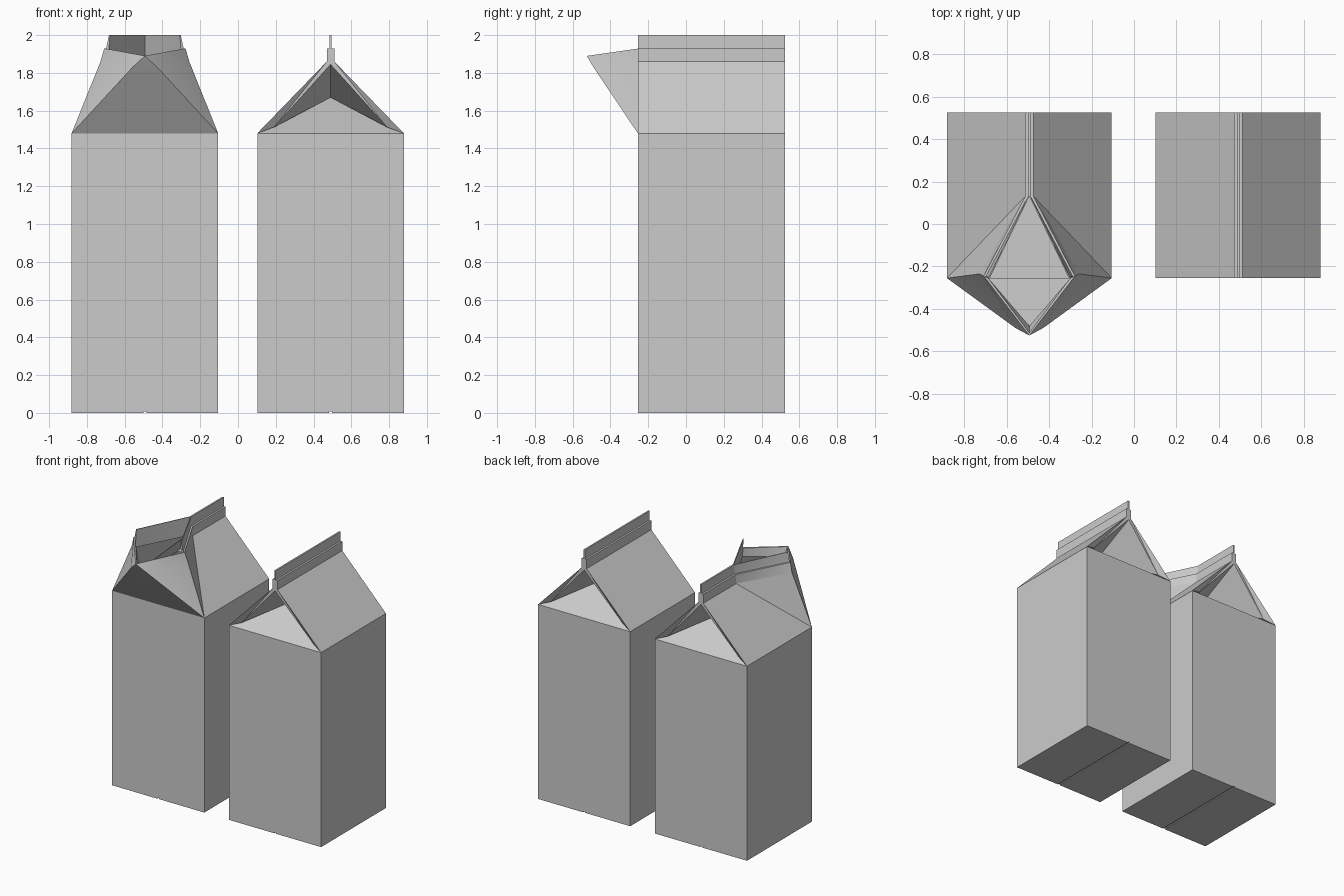
import bpy, bmesh

if "Cube" in bpy.data.objects:
    bpy.data.objects.remove(bpy.data.objects["Cube"])

W, Y0, Y1 = 0.388, -0.255, 0.525      # half width, front and back of a carton
EAVE, RIDGE = 1.48, 1.86
DEPTH, APEX = 0.36, 1.67              # how far the gable ends tuck in
FIN = [(-0.02, RIDGE), (-0.02, 1.93), (-0.006, 1.93), (-0.006, 2.0), (0, 2.0)]


def make(name, polys, cx):
    """Build left-half polygons, mirror them across x and weld."""
    bm = bmesh.new()
    for p in polys:
        bm.faces.new([bm.verts.new(v) for v in p])
        bm.faces.new([bm.verts.new((-x, y, z)) for x, y, z in reversed(p)])
    bmesh.ops.remove_doubles(bm, verts=bm.verts, dist=0.0005)
    bmesh.ops.triangulate(bm, faces=[f for f in bm.faces if len(f.verts) > 3])
    bmesh.ops.recalc_face_normals(bm, faces=bm.faces)
    bmesh.ops.dissolve_limit(bm, angle_limit=0.01, verts=bm.verts, edges=bm.edges)
    me = bpy.data.meshes.new(name)
    bm.to_mesh(me)
    bm.free()
    ob = bpy.data.objects.new(name, me)
    bpy.context.collection.objects.link(ob)
    ob.location.x = cx
    bpy.context.view_layer.objects.active = ob
    ob.select_set(True)
    bpy.ops.object.shade_smooth_by_angle(angle=0.5)
    ob.select_set(False)


def strip(profile, ya, yb):
    """Sweep an (x, z) profile along y."""
    return [[(a[0], ya, a[1]), (b[0], ya, b[1]), (b[0], yb, b[1]), (a[0], yb, a[1])]
            for a, b in zip(profile, profile[1:])]


def body():
    # side wall and base with a centre seam groove, then front and back walls
    base = [(-W, EAVE), (-W, 0), (-0.008, 0), (-0.008, 0.007), (0, 0.007)]
    wall = base + [(0, EAVE)]
    return strip(base, Y0, Y1) + [[(x, y, z) for x, z in wall] for y in (Y0, Y1)]


def gable_end(y, s):
    # tucked-in end panel, folded gusset and the thick paper rim
    rim, top, apex = (-0.30, y + s * 0.03, 1.512), (0, y, 1.845), (0, y + s * DEPTH, APEX)
    corner = (-W, y, EAVE)
    return [[corner, (0, y, EAVE), apex], [corner, apex, rim], [rim, apex, top],
            [corner, rim, top, (-0.02, y, RIDGE)],
            [top] + [(x, y, z) for x, z in FIN[:2]] + [(0, y, 1.93)],
            [(x, y, z) for x, z in FIN[2:]] + [(0, y, 1.93)]]


# closed carton
make("closed_carton_body", body(), 0.49)
make("closed_carton_gable",
     strip([(-W, EAVE)] + FIN, Y0, Y1) + gable_end(Y0, 1) + gable_end(Y1, -1), 0.49)

# opened carton: intact rear gable, roof panels spreading towards the spout
S = 0.13                                # where the ridge splits
front, back = (-W, Y0, EAVE), (-W, Y1, EAVE)
split = (-0.02, S, RIDGE)
lip = (-0.235, -0.235, RIDGE)
make("open_carton_body", body(), -0.493)
make("open_carton_roof",
     strip(FIN, S, Y1) + gable_end(Y1, -1) +
     [[back, (-0.02, Y1, RIDGE), split], [back, split, front], [front, split, lip]], -0.493)

# spread flaps of the split ridge fin
outer = [(-0.235, -0.235, RIDGE), (-0.215, -0.245, 1.93), (-0.205, -0.248, 1.93),
         (-0.19, -0.25, 2.0), (-0.185, -0.253, 2.0), (-0.195, -0.253, RIDGE)]
inner = [(x, S, z) for x, z in FIN] + [(0, S, RIDGE)]
flaps = [[outer[i], outer[i + 1], inner[i + 1], inner[i]] for i in range(5)]
make("open_carton_flaps", flaps + [outer], -0.493)

# pouring spout: overhanging front panel, side facets and lip collar
nose, tip = (-0.065, -0.49, 1.83), (0, Y0 - 0.27, 1.89)
B, C = outer[1], (-0.195, -0.253, 1.925)
in_tip = (0, -0.513, 1.89)
make("open_carton_spout",
     [[front, (0, Y0, EAVE), (0, -0.49, 1.83), nose], [nose, (0, -0.49, 1.83), tip],
      [front, nose, lip], [lip, nose, tip, B], [B, tip, in_tip, C],
      [C, in_tip, (0, -0.48, 1.83), outer[5]]], -0.493)
